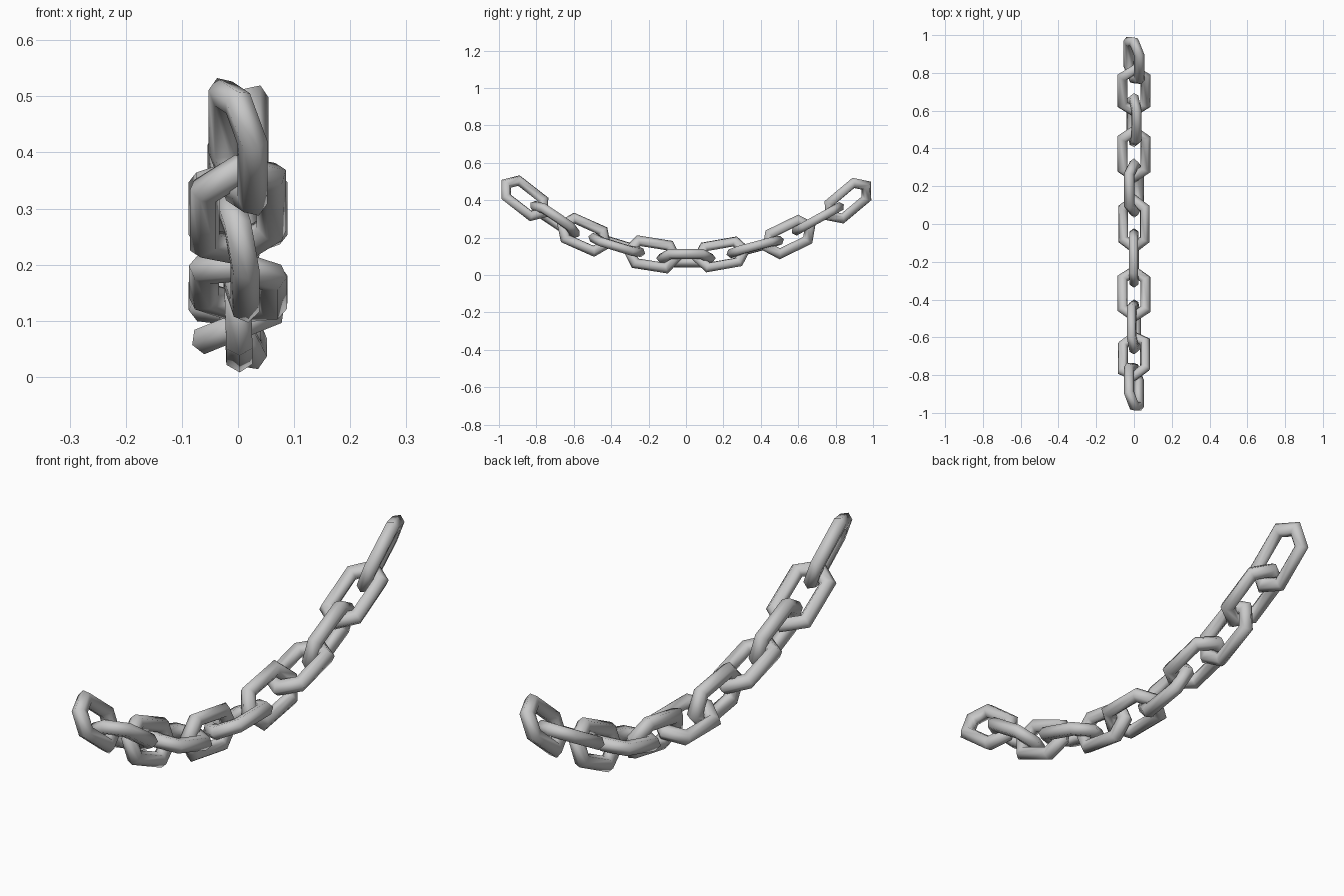
import bpy, bmesh
from math import radians, cos, sin, pi
from mathutils import Vector, Matrix

cube = bpy.data.objects.get("Cube")
if cube:
    bpy.data.objects.remove(cube, do_unlink=True)

steel = bpy.data.materials.new("grey_steel")
steel.use_nodes = True
colour = (0.58, 0.58, 0.58, 1)
steel.diffuse_color = colour
steel.node_tree.nodes["Principled BSDF"].inputs["Base Color"].default_value = colour

# Centre line of one link: a stretched hexagon with pointed ends
HALF_WIDTH, CORNER, TIP, RADIUS, SIDES = 0.061, 0.083, 0.126, 0.027, 6
PATH = [Vector(p) for p in ((TIP, 0, 0), (CORNER, HALF_WIDTH, 0), (-CORNER, HALF_WIDTH, 0),
                            (-TIP, 0, 0), (-CORNER, -HALF_WIDTH, 0), (CORNER, -HALF_WIDTH, 0))]


def link_mesh():
    """Sweep a six-sided section round the path with mitred corners."""
    bm = bmesh.new()
    rings = []
    count = len(PATH)
    for i, p in enumerate(PATH):
        before = (p - PATH[i - 1]).normalized()
        after = (PATH[(i + 1) % count] - p).normalized()
        out = (before - after).normalized()
        mitre = 1 / cos(before.angle(after) / 2)
        ring = []
        for k in range(SIDES):
            a = 2 * pi * k / SIDES
            ring.append(bm.verts.new(p + out * (cos(a) * RADIUS * mitre)
                                     + Vector((0, 0, sin(a) * RADIUS))))
        rings.append(ring)
    for i in range(count):
        r, s = rings[i], rings[(i + 1) % count]
        for k in range(SIDES):
            n = (k + 1) % SIDES
            bm.faces.new((r[k], s[k], s[n], r[n]))
    bmesh.ops.recalc_face_normals(bm, faces=bm.faces)
    for f in bm.faces:
        f.smooth = True
    mesh = bpy.data.meshes.new("chain_link")
    bm.to_mesh(mesh)
    bm.free()
    mesh.materials.append(steel)
    return mesh


mesh = link_mesh()


def add_link(name, y, z, pitch, roll):
    """Pitch follows the hanging curve, roll turns the link about its length."""
    ob = bpy.data.objects.new(name, mesh)
    ob.matrix_world = (Matrix.Translation((0, y, z)) @ Matrix.Rotation(radians(pitch), 4, 'X')
                       @ Matrix.Rotation(radians(roll), 4, 'Y')
                       @ Matrix.Rotation(radians(90), 4, 'Z'))
    bpy.context.collection.objects.link(ob)


# Upright links, front to back
upright = [(-0.862, 0.41, -38, -25), (-0.545, 0.215, -24, -12), (-0.18, 0.11, -9, -2),
           (0.19, 0.11, 10, -24), (0.55, 0.203, 26, 13), (0.866, 0.397, 40, 27)]
for i, (y, z, pitch, roll) in enumerate(upright):
    add_link(f"upright_link_{i + 1}", y, z, pitch, 90 + roll)

# Flat links between them
flat = [(-0.70, 0.297, -34, -14), (-0.37, 0.16, -17, 7), (0, 0.09, 0, -22),
        (0.37, 0.15, 15, -4), (0.705, 0.3, 29, 0)]
for i, (y, z, pitch, roll) in enumerate(flat):
    add_link(f"flat_link_{i + 1}", y, z, pitch, roll)
